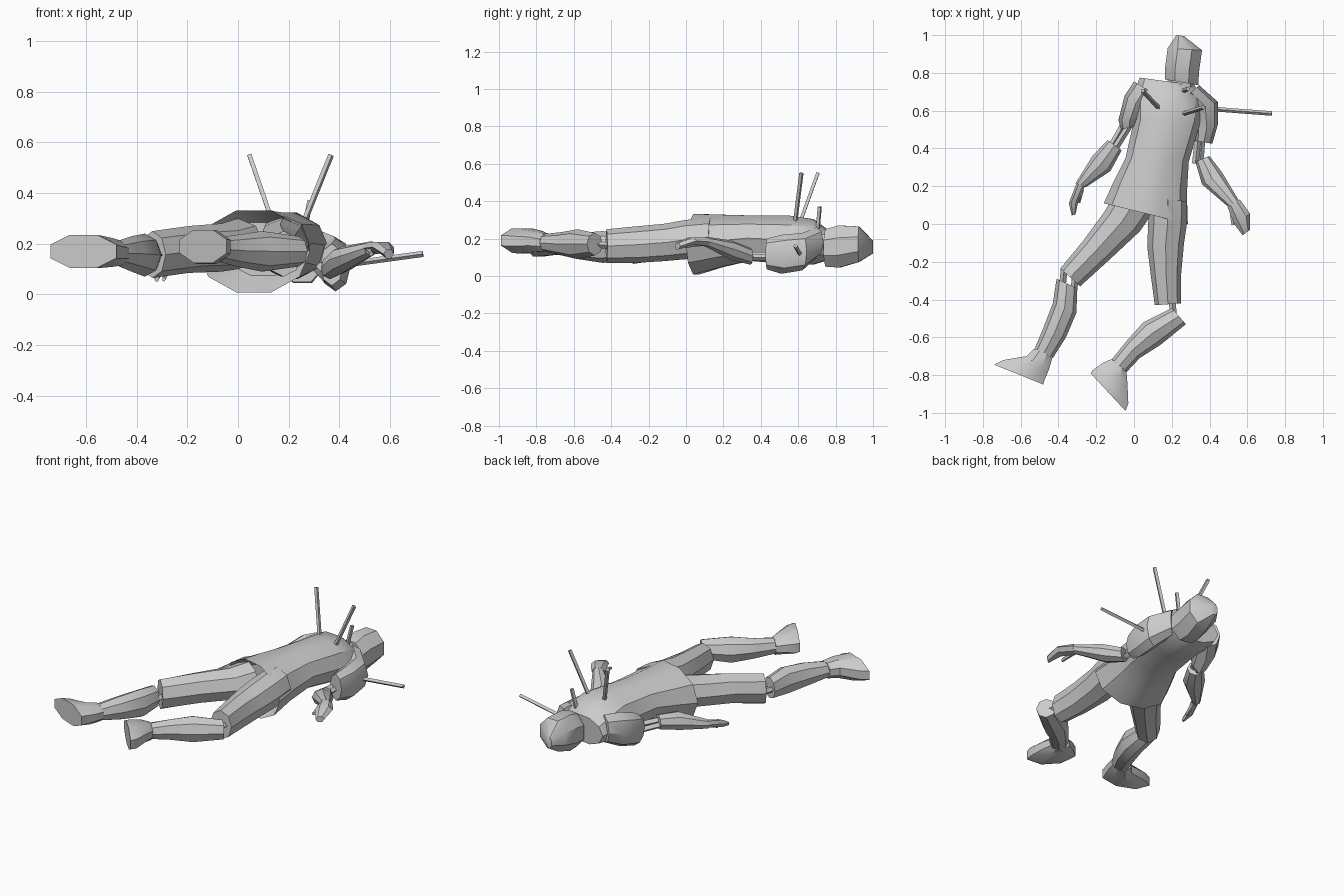
import bpy, bmesh, math
from mathutils import Vector


def loft(name, rings, sides=8, boxy=False):
    """Skin rings given as (left x, left y, right x, right y, z low, z high)."""
    bm = bmesh.new()
    off = math.pi / sides if boxy else 0
    grow = 1 / math.cos(off)
    loops = []
    for xl, yl, xr, yr, lo, hi in rings:
        c = Vector(((xl + xr) / 2, (yl + yr) / 2, (lo + hi) / 2))
        u = Vector(((xr - xl) / 2, (yr - yl) / 2, 0)) * grow
        h = Vector((0, 0, (hi - lo) / 2)) * grow
        angles = [off + math.tau * i / sides for i in range(sides)]
        loops.append([bm.verts.new(c + u * math.cos(a) + h * math.sin(a)) for a in angles])
    for a, b in zip(loops, loops[1:]):
        for i in range(sides):
            j = (i + 1) % sides
            bm.faces.new((a[i], a[j], b[j], b[i]))
    bm.faces.new(loops[0])
    bm.faces.new(loops[-1])
    finish(name, bm)


def rod(name, start, end, r=0.011, sides=4):
    """Straight thin bar between two points."""
    a, b = Vector(start), Vector(end)
    d = b - a
    bm = bmesh.new()
    bmesh.ops.create_cone(bm, cap_ends=True, segments=sides, radius1=r, radius2=r, depth=d.length)
    bm.transform(d.to_track_quat('Z', 'Y').to_matrix().to_4x4())
    bmesh.ops.translate(bm, verts=bm.verts, vec=(a + b) / 2)
    finish(name, bm)


def finish(name, bm):
    bmesh.ops.recalc_face_normals(bm, faces=bm.faces)
    me = bpy.data.meshes.new(name)
    bm.to_mesh(me)
    bm.free()
    ob = bpy.data.objects.new(name, me)
    bpy.context.collection.objects.link(ob)
    bpy.ops.object.select_all(action='DESELECT')
    ob.select_set(True)
    bpy.context.view_layer.objects.active = ob
    bpy.ops.object.shade_smooth_by_angle(angle=math.radians(35))


# Tunic: recessed underside, flared hem, waist, chest, shoulders
loft("tunic", [
    (-0.06, 0.19, 0.26, 0.11, 0.07, 0.29),
    (-0.16, 0.11, 0.285, 0.0, 0.0, 0.34),
    (-0.11, 0.22, 0.28, 0.16, 0.04, 0.335),
    (-0.045, 0.35, 0.29, 0.33, 0.075, 0.33),
    (0.0, 0.55, 0.355, 0.55, 0.055, 0.33),
    (0.0, 0.69, 0.36, 0.67, 0.055, 0.31),
    (0.03, 0.775, 0.32, 0.735, 0.08, 0.25)], 10)

# Head and neck
loft("neck", [(0.17, 0.7, 0.32, 0.68, 0.1, 0.25),
              (0.19, 0.84, 0.32, 0.82, 0.1, 0.23)])
loft("head", [
    (0.165, 0.765, 0.34, 0.735, 0.05, 0.25),
    (0.165, 0.83, 0.345, 0.81, 0.045, 0.27),
    (0.178, 0.93, 0.36, 0.92, 0.075, 0.265),
    (0.225, 1.0, 0.265, 0.995, 0.12, 0.19)], 8, True)

# Short sleeves
loft("left_sleeve", [
    (0.0, 0.755, 0.12, 0.68, 0.1, 0.27),
    (-0.05, 0.68, 0.07, 0.6, 0.06, 0.27),
    (-0.082, 0.55, 0.035, 0.54, 0.035, 0.24),
    (-0.07, 0.50, 0.02, 0.52, 0.06, 0.22)])
loft("right_sleeve", [
    (0.26, 0.66, 0.345, 0.735, 0.1, 0.26),
    (0.31, 0.6, 0.445, 0.645, 0.03, 0.23),
    (0.325, 0.49, 0.445, 0.53, 0.012, 0.22),
    (0.325, 0.44, 0.415, 0.425, 0.035, 0.2)])

# Thin jointed upper arms and knee links
for name, a, b in [
        ("left_upper_arm_a", (0.0, 0.56, 0.15), (-0.1, 0.4, 0.16)),
        ("left_upper_arm_b", (-0.04, 0.55, 0.13), (-0.12, 0.41, 0.14)),
        ("right_upper_arm_a", (0.34, 0.46, 0.11), (0.325, 0.32, 0.11)),
        ("right_upper_arm_b", (0.36, 0.46, 0.1), (0.35, 0.32, 0.1)),
        ("left_knee_link_a", (-0.37, -0.24, 0.16), (-0.38, -0.34, 0.15)),
        ("left_knee_link_b", (-0.31, -0.28, 0.16), (-0.32, -0.36, 0.15)),
        ("right_knee_link", (0.2, -0.38, 0.16), (0.21, -0.5, 0.17))]:
    rod(name, a, b, 0.018)

# Forearms
loft("left_forearm", [
    (-0.14, 0.445, -0.065, 0.39, 0.11, 0.2),
    (-0.22, 0.36, -0.125, 0.28, 0.09, 0.2),
    (-0.31, 0.215, -0.255, 0.195, 0.08, 0.14)])
loft("right_forearm", [
    (0.325, 0.33, 0.4, 0.36, 0.06, 0.15),
    (0.36, 0.21, 0.465, 0.275, 0.085, 0.19),
    (0.5, 0.09, 0.555, 0.125, 0.155, 0.21)])

# Hands with thumbs
loft("left_hand", [
    (-0.305, 0.215, -0.26, 0.2, 0.09, 0.135),
    (-0.345, 0.11, -0.295, 0.12, 0.065, 0.115),
    (-0.33, 0.045, -0.31, 0.05, 0.05, 0.075)], 6)
loft("left_thumb", [(-0.3, 0.19, -0.265, 0.18, 0.08, 0.11),
                    (-0.3, 0.11, -0.285, 0.11, 0.05, 0.07)], 5)
loft("right_hand", [
    (0.495, 0.09, 0.56, 0.13, 0.155, 0.21),
    (0.53, 0.0, 0.615, 0.055, 0.165, 0.21),
    (0.575, -0.06, 0.615, -0.03, 0.14, 0.18)], 6)
loft("right_thumb", [(0.5, 0.08, 0.535, 0.09, 0.16, 0.19),
                     (0.515, -0.01, 0.535, 0.0, 0.15, 0.17)], 5)

# Thighs
loft("left_thigh", [
    (-0.1, 0.16, 0.1, 0.06, 0.1, 0.3),
    (-0.16, 0.06, 0.03, -0.04, 0.09, 0.28),
    (-0.27, -0.09, -0.12, -0.18, 0.085, 0.27),
    (-0.39, -0.235, -0.285, -0.33, 0.065, 0.25)])
loft("right_thigh", [
    (0.08, 0.14, 0.28, 0.12, 0.1, 0.31),
    (0.075, 0.0, 0.28, 0.0, 0.09, 0.3),
    (0.07, -0.12, 0.265, -0.1, 0.08, 0.28),
    (0.09, -0.28, 0.25, -0.26, 0.07, 0.265),
    (0.11, -0.43, 0.25, -0.42, 0.07, 0.25)])

# Lower legs
loft("left_calf", [
    (-0.41, -0.29, -0.3, -0.34, 0.09, 0.22),
    (-0.43, -0.42, -0.305, -0.47, 0.07, 0.24),
    (-0.48, -0.55, -0.36, -0.6, 0.09, 0.23),
    (-0.53, -0.67, -0.43, -0.71, 0.115, 0.21)])
loft("right_calf", [
    (0.2, -0.445, 0.275, -0.53, 0.11, 0.23),
    (0.05, -0.52, 0.14, -0.64, 0.09, 0.25),
    (-0.04, -0.62, 0.03, -0.71, 0.11, 0.235),
    (-0.12, -0.72, -0.04, -0.785, 0.13, 0.225)])

# Feet ending in flat soles
loft("left_foot", [
    (-0.53, -0.66, -0.43, -0.7, 0.115, 0.21),
    (-0.57, -0.7, -0.45, -0.77, 0.11, 0.22),
    (-0.69, -0.72, -0.475, -0.83, 0.105, 0.232),
    (-0.74, -0.745, -0.48, -0.85, 0.105, 0.235)], 8, True)
loft("right_foot", [
    (-0.12, -0.715, -0.04, -0.78, 0.13, 0.225),
    (-0.165, -0.735, -0.035, -0.84, 0.13, 0.24),
    (-0.22, -0.775, -0.03, -0.95, 0.12, 0.255),
    (-0.23, -0.79, -0.045, -0.99, 0.125, 0.255)], 8, True)

# Shafts stuck in the back and shoulder
for i, (a, b) in enumerate([
        ((0.145, 0.6, 0.26), (0.045, 0.705, 0.55)),
        ((0.25, 0.58, 0.26), (0.367, 0.617, 0.55)),
        ((0.25, 0.7, 0.2), (0.285, 0.715, 0.37)),
        ((0.4, 0.61, 0.115), (0.73, 0.585, 0.16))]):
    rod(f"shaft_{i + 1}", a, b, 0.012)
